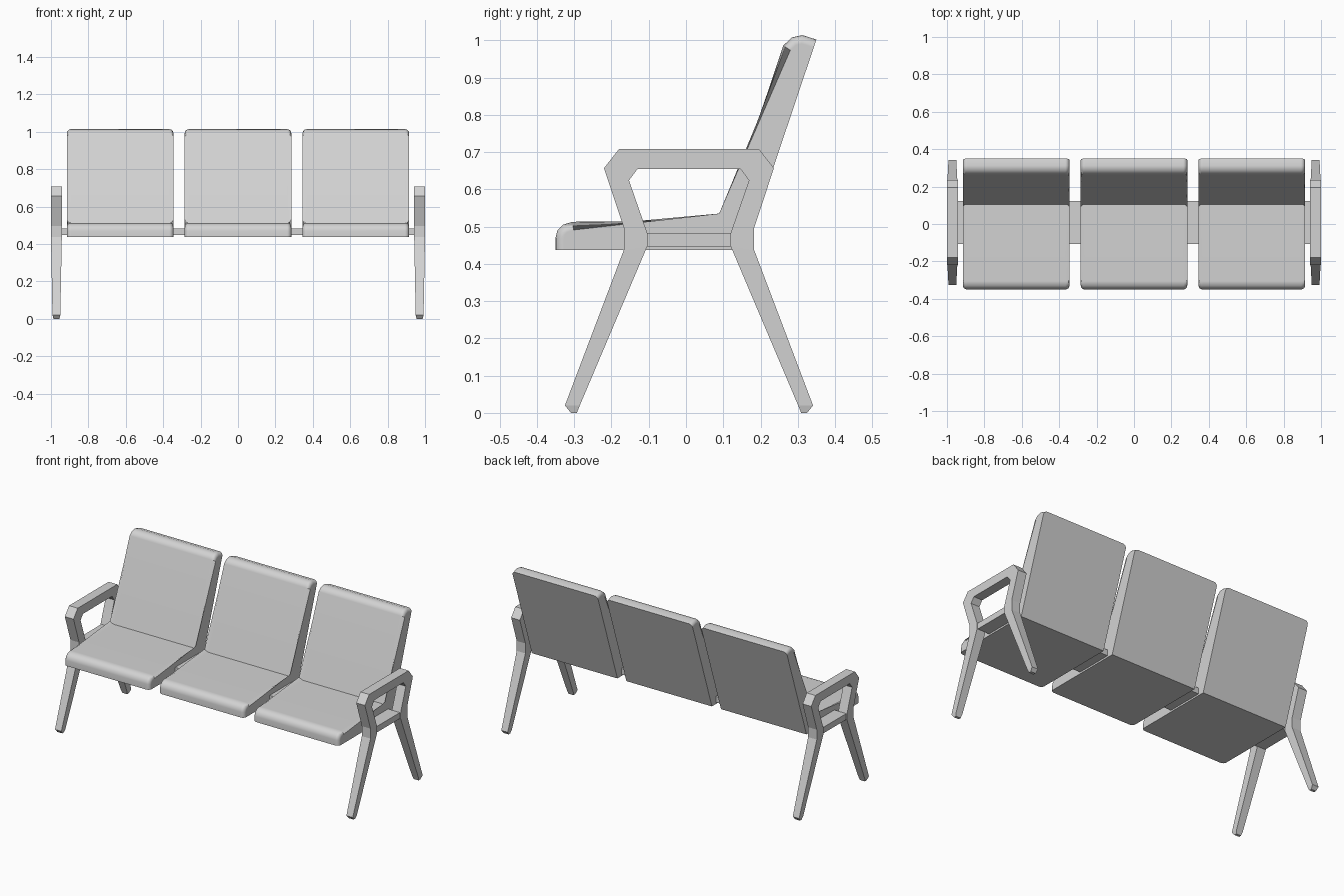
import bpy
import bmesh
from math import radians

cube = bpy.data.objects.get("Cube")
if cube:
    bpy.data.objects.remove(cube, do_unlink=True)

grey = bpy.data.materials.new("light_grey")
grey.use_nodes = True
color = (0.65, 0.65, 0.65, 1)
grey.diffuse_color = color
grey.node_tree.nodes["Principled BSDF"].inputs["Base Color"].default_value = color


def add_object(name, bm):
    bmesh.ops.recalc_face_normals(bm, faces=bm.faces[:])
    mesh = bpy.data.meshes.new(name)
    bm.to_mesh(mesh)
    bm.free()
    mesh.materials.append(grey)
    obj = bpy.data.objects.new(name, mesh)
    bpy.context.collection.objects.link(obj)
    return obj


def loft(bm, rings):
    """Skin matching rings of points and cap both ends."""
    rows = [[bm.verts.new(p) for p in ring] for ring in rings]
    for a, b in zip(rows, rows[1:]):
        for i in range(len(a)):
            j = (i + 1) % len(a)
            bm.faces.new((a[i], a[j], b[j], b[i]))
    bm.faces.new(rows[0])
    bm.faces.new(rows[-1])
    return rows


# Seat shell: one side profile (y, z), from front underside over to rear underside
SEAT = [(-0.35, 0.437), (-0.35, 0.47), (-0.345, 0.49), (-0.33, 0.505),
        (-0.305, 0.513), (0.105, 0.513), (0.261, 0.986), (0.285, 1.008),
        (0.312, 1.014), (0.35, 1.002), (0.16, 0.437)]


def make_seat(name, cx, half=0.285):
    bm = bmesh.new()
    rows = loft(bm, [[(cx + s * half, y, z) for y, z in SEAT] for s in (-1, 1)])
    # Round the side edges, leaving the flat back and underside crisp
    edges = [bm.edges.get((row[i], row[i + 1])) for row in rows
             for i in range(len(SEAT) - 2)]
    bmesh.ops.bevel(bm, geom=edges, offset=0.022, segments=4, profile=0.5,
                    affect='EDGES', clamp_overlap=False)
    obj = add_object(name, bm)
    bpy.ops.object.select_all(action='DESELECT')
    obj.select_set(True)
    bpy.context.view_layer.objects.active = obj
    bpy.ops.object.shade_smooth_by_angle(angle=radians(40))
    weighted = obj.modifiers.new("weighted_normals", 'WEIGHTED_NORMAL')
    weighted.keep_sharp = True


for name, cx in (("right_seat", -0.63), ("middle_seat", 0), ("left_seat", 0.63)):
    make_seat(name, cx)

# Leg and armrest frame: outer (y, z), inner (y, z), half thickness
FRAME = [((-0.317, 0), (-0.301, 0), 0.016),
         ((-0.333, 0.02), (-0.293, 0.02), 0.021),
         ((-0.175, 0.437), (-0.112, 0.447), 0.029),
         ((-0.175, 0.497), (-0.112, 0.483), 0.029),
         ((-0.228, 0.657), (-0.161, 0.624), 0.029),
         ((-0.188, 0.708), (-0.138, 0.655), 0.029)]
MID_Y = 0.008


def make_frame(name, side):
    stations = [(1, s) for s in FRAME] + [(-1, s) for s in reversed(FRAME)]
    rings = []
    for flip, (outer, inner, t) in stations:
        rings.append([(side * 0.971 + dx, MID_Y + flip * y, z)
                      for (y, z), dx in ((outer, -t), (outer, t), (inner, t), (inner, -t))])
    bm = bmesh.new()
    loft(bm, rings)
    add_object(name, bm)


make_frame("right_frame", -1)
make_frame("left_frame", 1)

# Support beam running under the seats and joining the frames
bm = bmesh.new()
loft(bm, [[(x, MID_Y - 0.114, 0.447), (x, MID_Y + 0.114, 0.447),
           (x, MID_Y + 0.114, 0.483), (x, MID_Y - 0.114, 0.483)] for x in (-0.995, 0.995)])
add_object("support_beam", bm)
